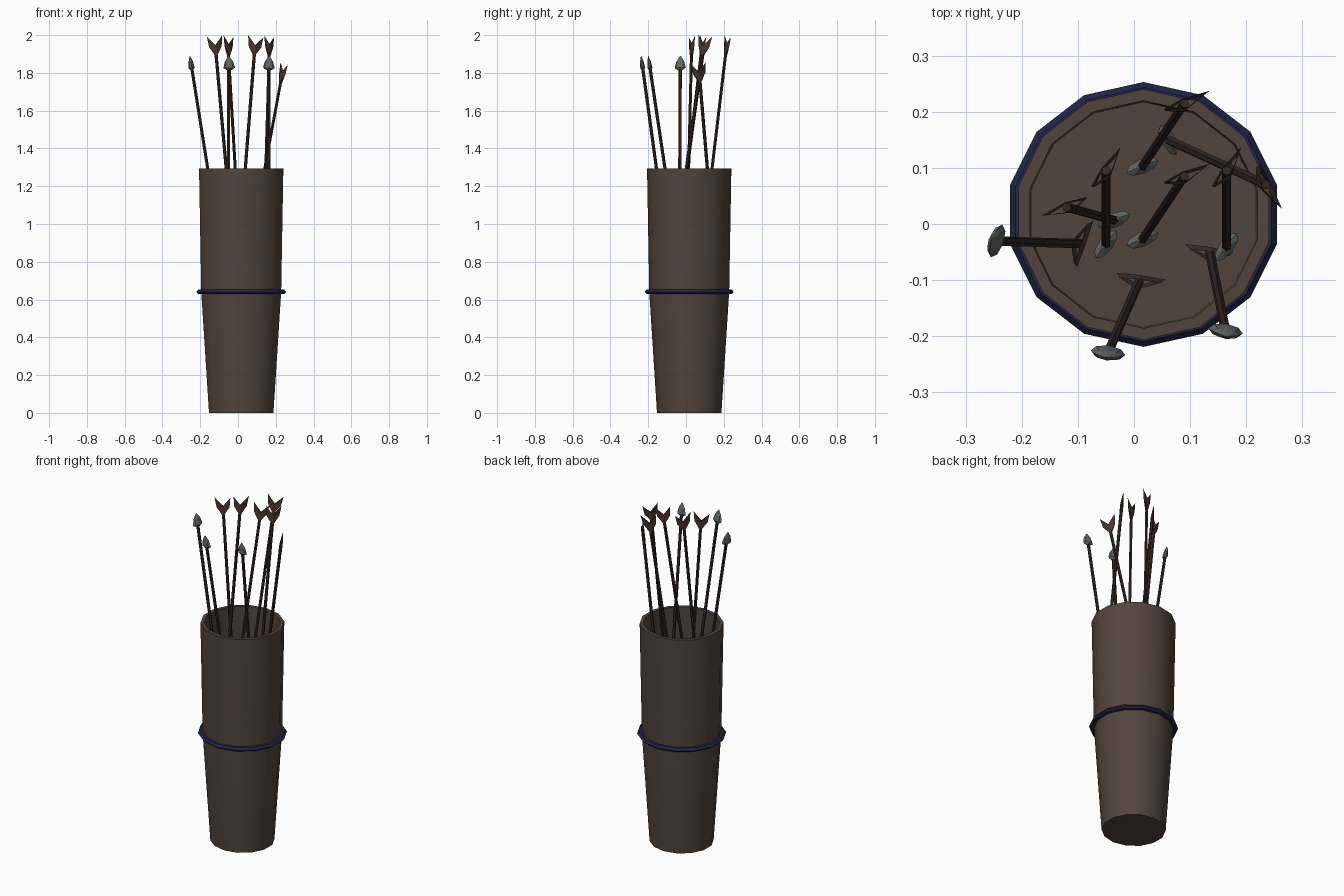
import bpy, bmesh, math
from mathutils import Vector, Matrix

if "Cube" in bpy.data.objects:
    bpy.data.objects.remove(bpy.data.objects["Cube"])

CX, CY, SIDES = 0.017, 0.017, 14


def material(name, rgb):
    m = bpy.data.materials.new(name)
    m.diffuse_color = (*rgb, 1)
    m.use_nodes = True
    m.node_tree.nodes["Principled BSDF"].inputs["Base Color"].default_value = m.diffuse_color
    return m


LEATHER = material("leather", (0.085, 0.06, 0.046))
BAND = material("navy_band", (0.016, 0.019, 0.06))
WOOD = material("dark_wood", (0.035, 0.022, 0.018))
FEATHER = material("feather", (0.07, 0.036, 0.028))
STEEL = material("steel", (0.13, 0.14, 0.14))


def make(name, bm, mat, matrix=Matrix(), smooth=False):
    bmesh.ops.recalc_face_normals(bm, faces=bm.faces)
    me = bpy.data.meshes.new(name)
    bm.to_mesh(me)
    bm.free()
    me.materials.append(mat)
    ob = bpy.data.objects.new(name, me)
    ob.matrix_world = matrix
    bpy.context.collection.objects.link(ob)
    if smooth:
        bpy.context.view_layer.objects.active = ob
        ob.select_set(True)
        bpy.ops.object.shade_smooth_by_angle(angle=math.radians(35))
        ob.select_set(False)
    return ob


def loft(profile, sides, flat=1.0, closed=False):
    """Stack of rings (radius, z); flat squashes the y axis."""
    bm = bmesh.new()
    rings = []
    for r, z in profile:
        rings.append([bm.verts.new((r * math.cos(a), r * flat * math.sin(a), z))
                      for a in (math.pi / 2 + 2 * math.pi * i / sides for i in range(sides))])
    pairs = list(zip(rings, rings[1:]))
    if closed:
        pairs.append((rings[-1], rings[0]))
    for a, b in pairs:
        for i in range(sides):
            j = (i + 1) % sides
            bm.faces.new((a[i], a[j], b[j], b[i]))
    if not closed:
        bm.faces.new(rings[0])
        bm.faces.new(rings[-1])
    return bm


# quiver: tapered tube with an open top
place = Matrix.Translation((CX, CY, 0))
make("quiver", loft([(0.175, 0), (0.217, 0.64), (0.229, 1.295), (0.208, 1.295), (0.205, 0.65)],
                    SIDES, 0.975), LEATHER, place, True)

# band around the middle
make("band", loft([(0.212, 0.63), (0.234, 0.63), (0.244, 0.64), (0.234, 0.652), (0.212, 0.652)],
                  SIDES, 0.967, True), BAND, place)


def fletching(z0):
    """Swallow-tail vane with a raised middle ridge, notch at z0."""
    bm = bmesh.new()
    t = 0.009
    for s in (1, -1):
        tip = bm.verts.new((0.044 * s, 0, z0 - 0.052))
        out = bm.verts.new((0.036 * s, 0, z0 + 0.005))
        for n in (t, -t):
            notch = bm.verts.new((0, n, z0))
            base = bm.verts.new((0, n, z0 + 0.055))
            bm.faces.new((notch, tip, out))
            bm.faces.new((notch, out, base))
    bmesh.ops.remove_doubles(bm, verts=bm.verts, dist=1e-5)
    return bm


def arrow(i, tail, tip, wide):
    """Shaft, head and fletching along tail -> tip, vane lying along wide."""
    u = (tip - tail).normalized()
    w = Vector((*wide, 0))
    w = (w - u * w.dot(u)).normalized()
    n = u.cross(w)
    m = Matrix((w, n, u)).transposed().to_4x4()
    m.translation = tail
    L = (tip - tail).length
    make(f"arrow_shaft_{i}", loft([(0.0085, 0), (0.0085, L - 0.06)], 6), WOOD, m)
    make(f"arrow_head_{i}", loft([(0.012, L - 0.077), (0.031, L - 0.064), (0.022, L - 0.03),
                                  (0.002, L)], 8, 0.42), STEEL, m)
    make(f"arrow_fletching_{i}", fletching(0), FEATHER, m)


# arrows: upper x, y, z, lower x, y, vane direction, head pointing up?
ARROWS = [
    ((0.09, 0.215, 1.943), (0.01, 0.095), (0.085, 0.035), False),
    ((0.09, 0.085, 1.943), (0.01, -0.035), (0.085, 0.035), False),
    ((-0.05, 0.095, 1.943), (-0.05, -0.045), (0.055, 0.075), False),
    ((0.165, 0.095, 1.943), (0.165, -0.05), (0.055, 0.075), False),
    ((-0.12, 0.03, 1.943), (-0.03, 0.005), (0.085, 0.035), False),
    ((0.235, 0.07, 1.80), (0.05, 0.155), (0.045, -0.085), False),
    ((-0.255, -0.03, 1.89), (-0.095, -0.035), (0.025, 0.07), True),
    ((-0.05, -0.238, 1.89), (0.01, -0.10), (0.09, -0.012), True),
    ((0.165, -0.2, 1.89), (0.135, -0.05), (0.09, -0.015), True),
]
for i, (top, low, wide, head_up) in enumerate(ARROWS, 1):
    top = Vector(top)
    d2 = (top.x - low[0]) ** 2 + (top.y - low[1]) ** 2
    bottom = Vector((*low, top.z - math.sqrt(1.02 ** 2 - d2)))
    if head_up:
        arrow(i, bottom, top, wide)
    else:
        arrow(i, top, bottom, wide)
